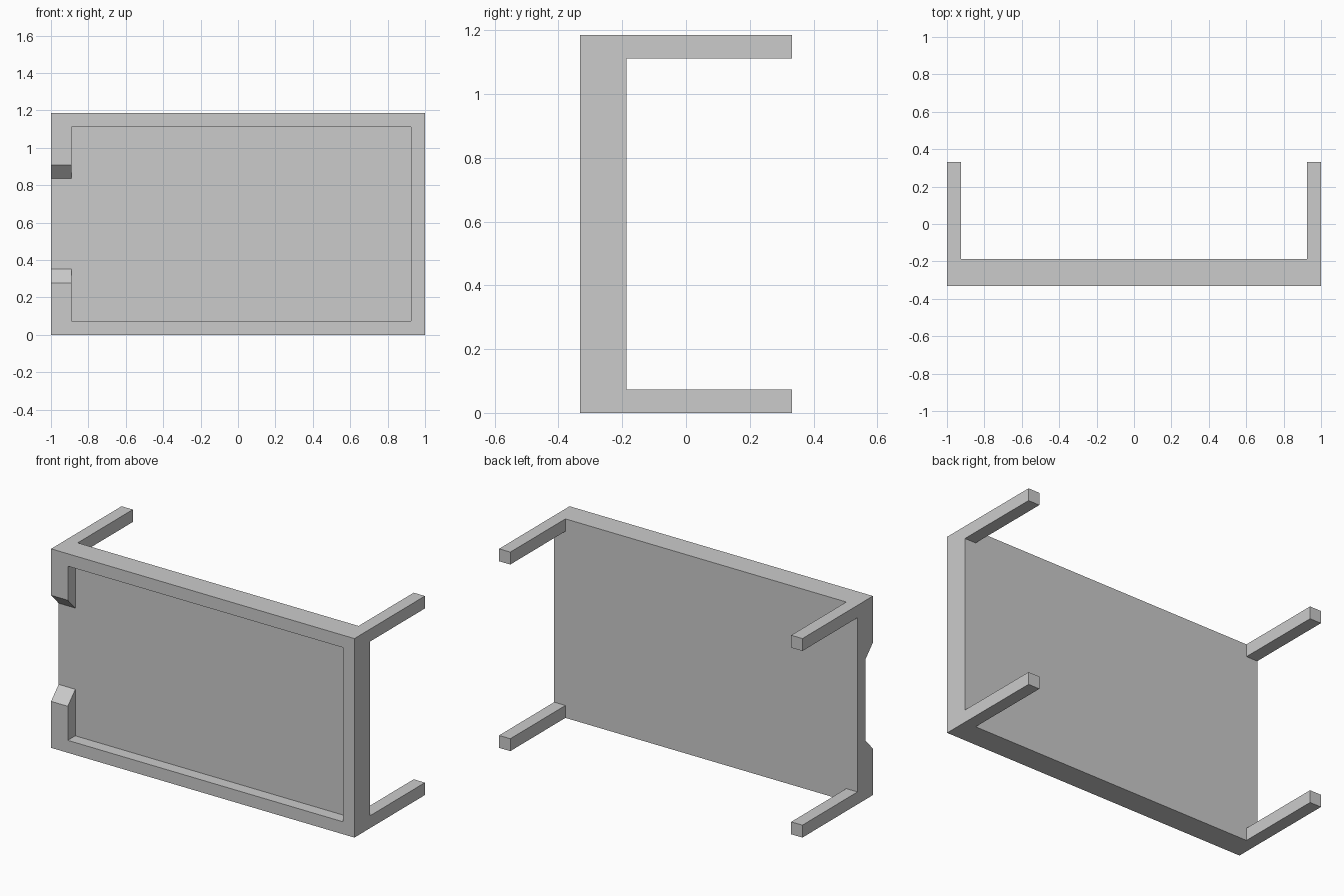
import bpy, bmesh
from mathutils import Vector

if "Cube" in bpy.data.objects:
    bpy.data.objects.remove(bpy.data.objects["Cube"])

H = 1.186          # total height
T = 0.074          # board and leg thickness
F, B = -0.332, 0.332   # front of top, end of legs
BACK = -0.187      # underside of table top
REC = -0.261       # recessed panel surface


def prism(name, profile, extrude):
    """Extrude a planar profile along a vector into a closed solid."""
    bm = bmesh.new()
    face = bm.faces.new([bm.verts.new(p) for p in profile])
    ret = bmesh.ops.extrude_face_region(bm, geom=[face], use_keep_orig=True)
    verts = [v for v in ret["geom"] if isinstance(v, bmesh.types.BMVert)]
    bmesh.ops.translate(bm, verts=verts, vec=Vector(extrude))
    bmesh.ops.recalc_face_normals(bm, faces=bm.faces[:])
    mesh = bpy.data.meshes.new(name)
    bm.to_mesh(mesh)
    bm.free()
    obj = bpy.data.objects.new(name, mesh)
    bpy.context.collection.objects.link(obj)
    return obj


def box(name, x0, x1, y0, y1, z0, z1):
    return prism(name, [(x0, y0, z0), (x1, y0, z0), (x1, y1, z0), (x0, y1, z0)],
                 (0, 0, z1 - z0))


# Side rails with their pair of legs
u = [(-1, F), (1, F), (1, B), (1 - T, B), (1 - T, BACK),
     (-1 + T, BACK), (-1 + T, B), (-1, B)]
for name, z in (("lower_rail_with_legs", 0), ("upper_rail_with_legs", H - T)):
    prism(name, [(x, y, z) for x, y in u], (0, 0, T))

# Recessed panel and closed end board
box("recessed_panel", -1, 1 - T, REC, BACK, T, H - T)
box("end_board", 1 - T, 1, F, BACK, T, H - T)

# Rim blocks at the open end, with sloped ends
slope = [(F, T), (F, 0.277), (REC, 0.351), (REC, T)]
prism("lower_rim_block", [(-1, y, z) for y, z in slope], (0.11, 0, 0))
prism("upper_rim_block", [(-1, y, H - z) for y, z in slope], (0.11, 0, 0))
